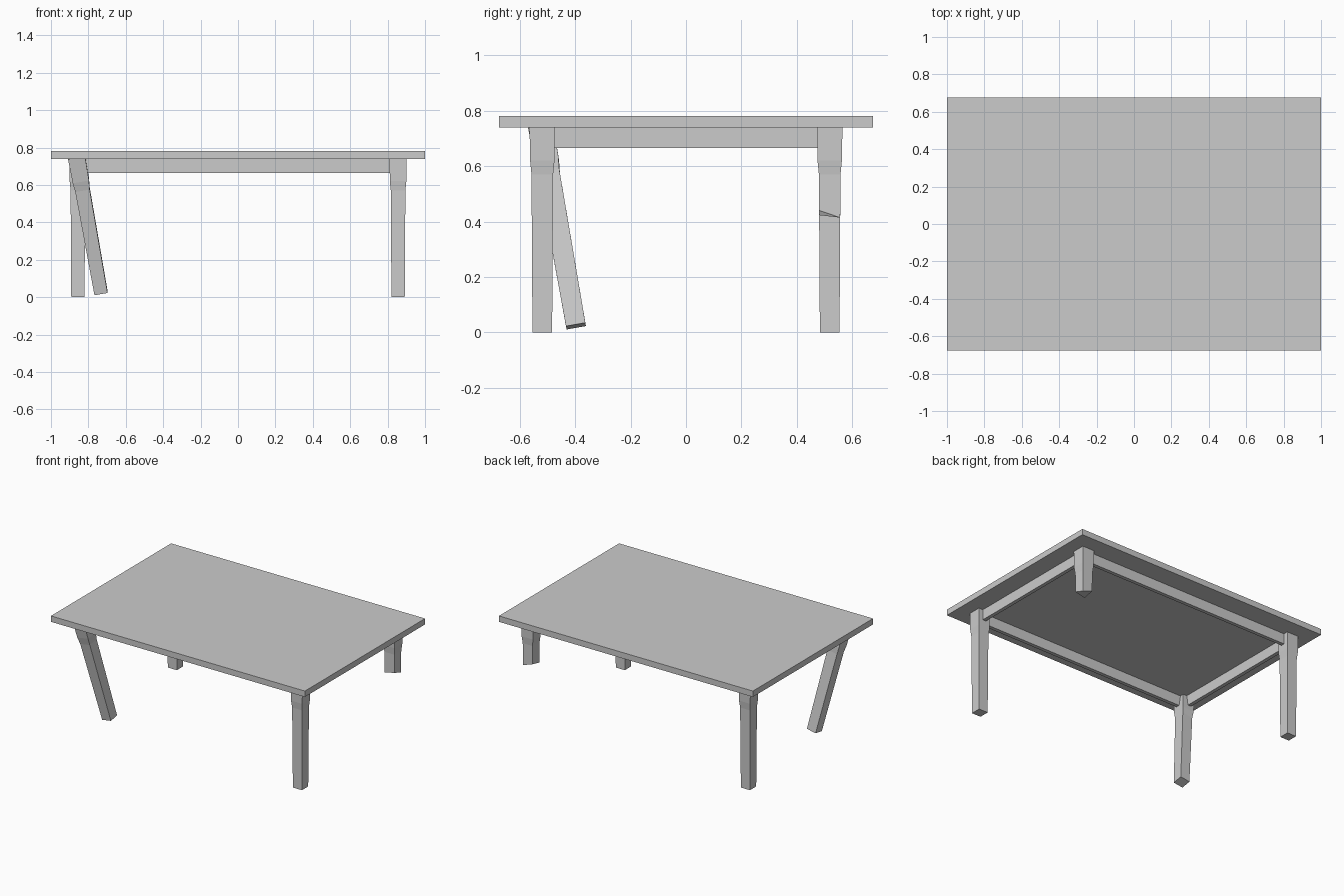
import bpy, bmesh
from math import radians
from mathutils import Matrix

if "Cube" in bpy.data.objects:
    bpy.data.objects.remove(bpy.data.objects["Cube"])

LEG_X, LEG_Y, UNDER = 0.856, 0.519, 0.74
# square leg profile: (height, half width), top to foot
PROFILE = [(0.74, 0.046), (0.62, 0.044), (0.57, 0.039), (0.0, 0.0355)]
CORNERS = [(-1, -1), (1, -1), (1, 1), (-1, 1)]


def finish(name, bm, matrix=Matrix()):
    bmesh.ops.recalc_face_normals(bm, faces=bm.faces)
    mesh = bpy.data.meshes.new(name)
    bm.to_mesh(mesh)
    bm.free()
    obj = bpy.data.objects.new(name, mesh)
    obj.matrix_world = matrix
    bpy.context.collection.objects.link(obj)
    return obj


def box(name, centre, size):
    bm = bmesh.new()
    bmesh.ops.create_cube(bm, size=1, matrix=Matrix.Translation(centre) @ Matrix.Diagonal((*size, 1)))
    return finish(name, bm)


def leg(name, profile, matrix, end_offsets=(0, 0, 0, 0)):
    """Loft square rings; the origin is at the middle of the leg's top."""
    bm = bmesh.new()
    rings = []
    for i, (z, r) in enumerate(profile):
        last = i == len(profile) - 1
        rings.append([bm.verts.new((x * r, y * r, z - UNDER + (end_offsets[k] if last else 0)))
                      for k, (x, y) in enumerate(CORNERS)])
    for a, b in zip(rings, rings[1:]):
        for k in range(4):
            n = (k + 1) % 4
            bm.faces.new((a[k], a[n], b[n], b[k]))
    bm.faces.new(rings[0])
    bm.faces.new(rings[-1])
    return finish(name, bm, matrix)


# table top
box("table_top", (0, 0, 0.76), (2, 1.352, 0.042))

# rails between the legs
for side, s in (("front", -1), ("back", 1)):
    box(side + "_rail", (0, s * LEG_Y, 0.703), (2 * LEG_X - 0.06, 0.026, 0.076))
for side, s in (("left", -1), ("right", 1)):
    box(side + "_rail", (s * LEG_X, 0, 0.703), (0.026, 2 * LEG_Y - 0.06, 0.076))

# two sound legs
leg("front_right_leg", PROFILE, Matrix.Translation((LEG_X, -LEG_Y, UNDER)))
leg("back_left_leg", PROFILE, Matrix.Translation((-LEG_X, LEG_Y, UNDER)))

# leg knocked loose, leaning inwards, its head tucked into the top
tilt = Matrix.Rotation(radians(10), 4, 'X') @ Matrix.Rotation(radians(-10), 4, 'Y')
leg("front_left_leaning_leg", [(0.752, 0.046)] + PROFILE[1:],
    Matrix.Translation((-0.861, -0.524, UNDER)) @ tilt)

# broken leg stump with an uneven end
leg("back_right_broken_leg", PROFILE[:3] + [(0.43, 0.038)],
    Matrix.Translation((LEG_X, LEG_Y, UNDER)), (-0.007, 0.01, -0.016, 0.01))
